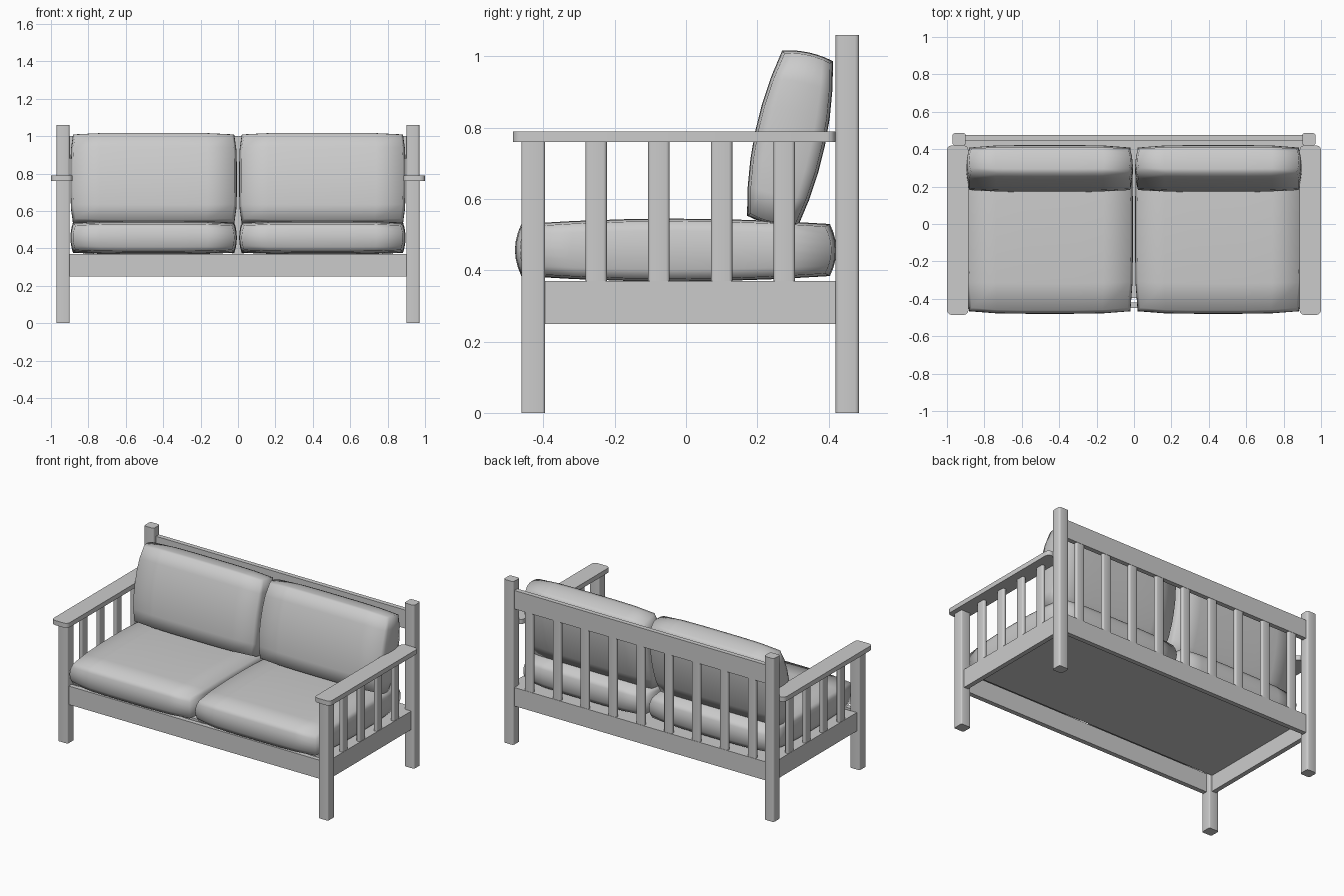
import bpy
import bmesh
import math
from mathutils import Matrix

cube = bpy.data.objects.get("Cube")
if cube:
    bpy.data.objects.remove(cube, do_unlink=True)

grey = bpy.data.materials.new("plain grey")
grey.use_nodes = True
color = (0.6, 0.6, 0.6, 1)
grey.diffuse_color = color
grey.node_tree.nodes["Principled BSDF"].inputs["Base Color"].default_value = color


def add_object(name, bm):
    mesh = bpy.data.meshes.new(name)
    bm.to_mesh(mesh)
    bm.free()
    mesh.materials.append(grey)
    obj = bpy.data.objects.new(name, mesh)
    bpy.context.collection.objects.link(obj)
    return obj


def box(name, x, y, z, radius=0):
    """Box from (min, max) ranges; radius rounds the upright edges."""
    bm = bmesh.new()
    bmesh.ops.create_cube(bm, size=1)
    ranges = (x, y, z)
    for v in bm.verts:
        v.co = [(lo + hi) / 2 + c * (hi - lo) for c, (lo, hi) in zip(v.co, ranges)]
    if radius:
        upright = [e for e in bm.edges
                   if abs(e.verts[0].co.z - e.verts[1].co.z) > 0.001]
        bmesh.ops.bevel(bm, geom=upright, offset=radius, segments=3,
                        profile=0.5, affect='EDGES')
        for f in bm.faces:
            f.smooth = abs(f.normal.z) < 0.5
        for e in bm.edges:
            if e.calc_face_angle(0) > 0.8:
                e.smooth = False
    return add_object(name, bm)


def cushion(name, center, half, bulge, tilt=0):
    """Plump box: every side swells towards its middle."""
    bm = bmesh.new()
    bmesh.ops.create_cube(bm, size=2)
    bmesh.ops.subdivide_edges(bm, edges=bm.edges[:], cuts=5, use_grid_fill=True)
    for v in bm.verts:
        a, b, c = v.co
        corner = (a * b) ** 4
        v.co.x = half[0] * a * (1 - 0.02 * b ** 4 - 0.03 * c * c - 0.01 * corner)
        v.co.y = half[1] * b * (1 - 0.02 * a ** 4 - 0.04 * c * c - 0.01 * corner)
        v.co.z = half[2] * c * (1 - bulge * b ** 2 - 0.08 * a ** 4)
    for f in bm.faces:
        f.smooth = True
    bm.transform(Matrix.Translation(center) @ Matrix.Rotation(tilt, 4, 'X'))
    return add_object(name, bm)


RAIL = (0.25, 0.37)

# Posts, arms, side rails and side slats
for side, s in (("left", 1), ("right", -1)):
    def span(a, b):
        return tuple(sorted((s * a, s * b)))

    box(side + "_front_leg", span(0.90, 0.97), (-0.462, -0.395), (0, 0.76), 0.008)
    box(side + "_back_post", span(0.90, 0.97), (0.42, 0.486), (0, 1.06), 0.012)
    box(side + "_armrest", span(0.885, 1.0), (-0.486, 0.42), (0.76, 0.79), 0.025)
    box(side + "_side_rail", span(0.92, 0.95), (-0.395, 0.42), RAIL)
    for i in range(4):
        y = -0.252 + i * 0.176
        box(f"{side}_arm_slat_{i + 1}", span(0.922, 0.948),
            (y - 0.03, y + 0.03), (0.37, 0.76), 0.01)

# Front and back rails
box("front_rail", (-0.90, 0.90), (-0.45, -0.42), RAIL)
box("lower_back_rail", (-0.90, 0.90), (0.445, 0.475), RAIL)
box("top_back_rail", (-0.90, 0.90), (0.445, 0.475), (0.88, 1.0))

# Back slats
for i in range(9):
    x = -0.8 + i * 0.2
    box(f"back_slat_{i + 1}", (x - 0.03, x + 0.03), (0.447, 0.473), (0.37, 0.88), 0.01)

# Seat panel
box("seat_panel", (-0.92, 0.92), (-0.395, 0.445), (0.355, 0.37))

# Cushions
for side, s in (("left", 1), ("right", -1)):
    cushion(side + "_seat_cushion", (s * 0.451, -0.029, 0.457),
            (0.445, 0.451, 0.088), 0.17)
    cushion(side + "_back_cushion", (s * 0.451, 0.292, 0.77),
            (0.445, 0.247, 0.1), 0.27, math.radians(78))
